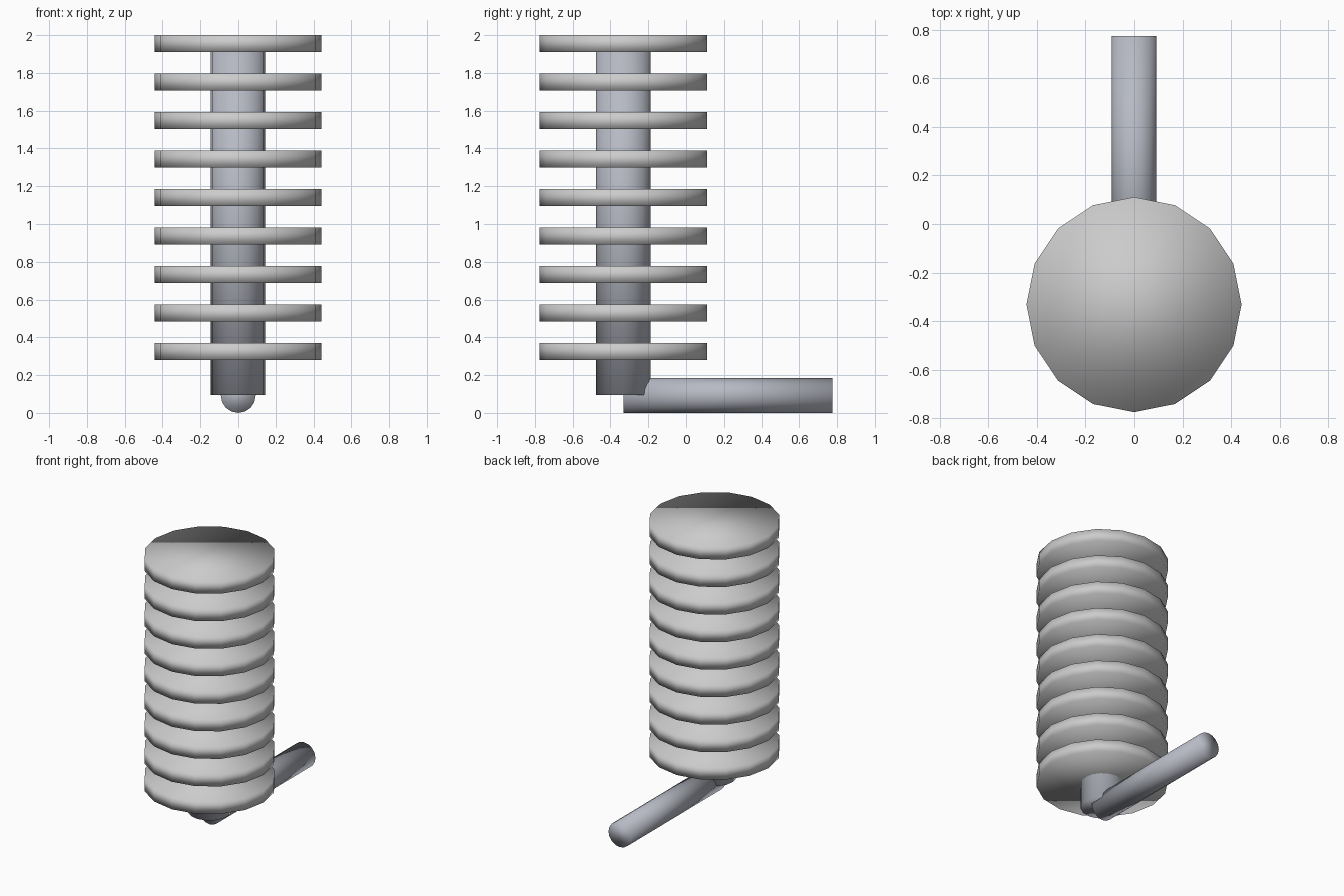
import bpy
import math

cube = bpy.data.objects.get("Cube")
if cube:
    bpy.data.objects.remove(cube, do_unlink=True)

SIDES = 16
AXIS_Y = -0.332
DISC_R, DISC_H = 0.443, 0.09
DISC_COUNT = 9
FIRST_Z, LAST_Z = 0.325, 1.955
PIPE_R = 0.092
BACK_Y = 0.775


def make_material(name, colour):
    mat = bpy.data.materials.new(name)
    mat.use_nodes = True
    mat.diffuse_color = colour
    mat.node_tree.nodes["Principled BSDF"].inputs["Base Color"].default_value = colour
    return mat


def cylinder(name, radius, length, location, tilt=0.0, mat=None):
    bpy.ops.mesh.primitive_cylinder_add(
        vertices=SIDES, radius=radius, depth=length,
        location=location, rotation=(tilt, 0, 0))
    obj = bpy.context.object
    obj.name = name
    bpy.ops.object.shade_smooth()
    if mat:
        obj.data.materials.append(mat)
    return obj


steel = make_material("blue_grey_metal", (0.47, 0.49, 0.55, 1))

# Upright shaft, ending inside the top disc
shaft_bottom = 0.095
cylinder("shaft", 0.145, LAST_Z - shaft_bottom,
         (0, AXIS_Y, (LAST_Z + shaft_bottom) / 2), mat=steel)

# Horizontal pipe running backwards from the foot of the shaft
cylinder("base_pipe", PIPE_R, BACK_Y - AXIS_Y,
         (0, (BACK_Y + AXIS_Y) / 2, PIPE_R), tilt=math.pi / 2, mat=steel)

# Evenly spaced stack of discs
step = (LAST_Z - FIRST_Z) / (DISC_COUNT - 1)
for i in range(DISC_COUNT):
    cylinder(f"disc_{i + 1}", DISC_R, DISC_H, (0, AXIS_Y, FIRST_Z + i * step))
